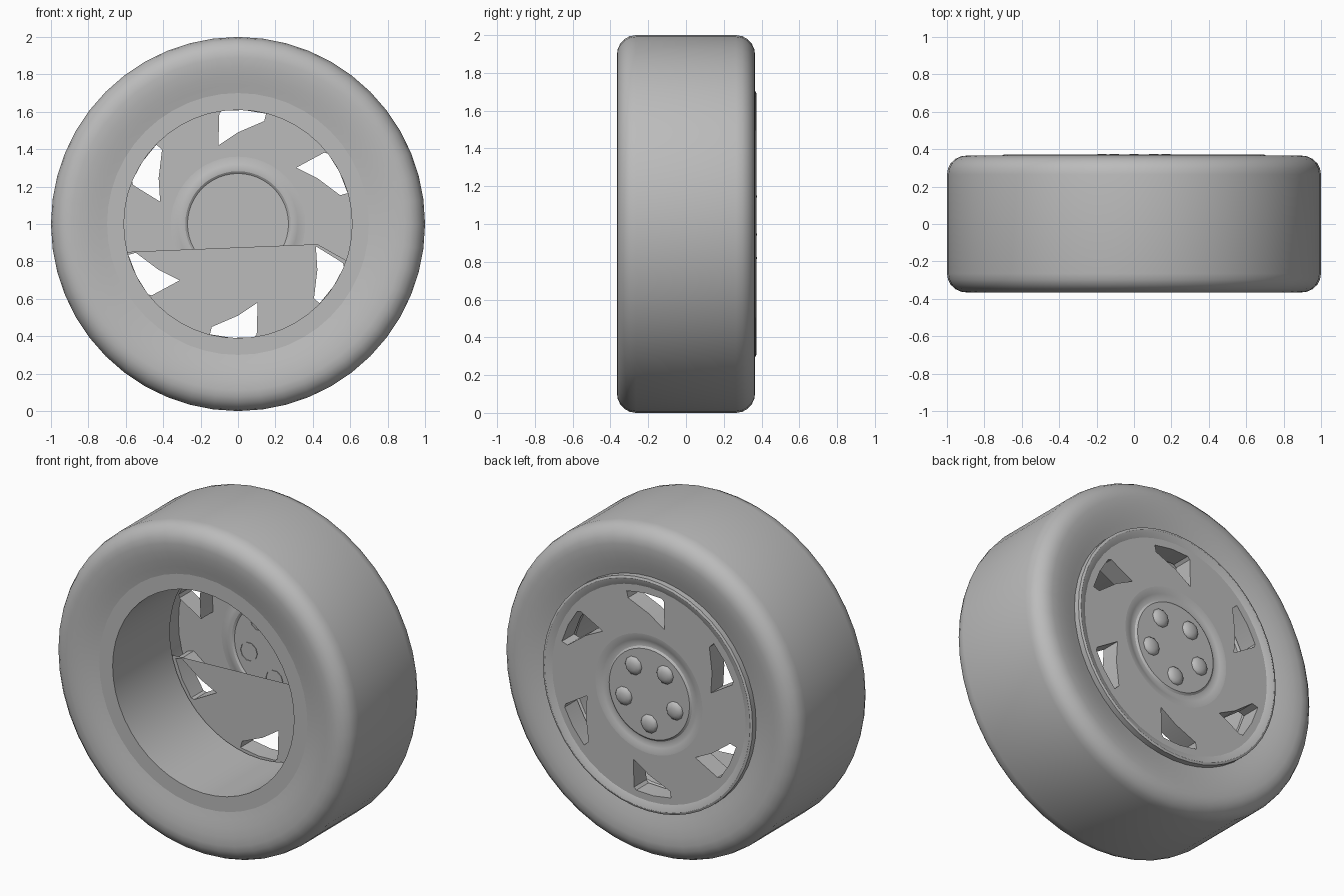
import bpy, bmesh
from math import sin, cos, pi, radians, atan2
from mathutils import Vector, Matrix

cube = bpy.data.objects.get("Cube")
if cube:
    bpy.data.objects.remove(cube)

grey = bpy.data.materials.new("plain_grey")
grey.use_nodes = True
grey.diffuse_color = (0.5, 0.5, 0.5, 1)
grey.node_tree.nodes["Principled BSDF"].inputs["Base Color"].default_value = (0.5, 0.5, 0.5, 1)

SEGMENTS = 48
FACE_Y = 0.356      # outer face of the wheel disc
HUB_Y = 0.352       # flat hub face
BACK_Y = 0.238      # inner end of the window walls
FLANGE_Y = -0.333   # flat ring around the open side
CENTRE = Vector((0, 0, 1))


def finish(name, bm, angle=30):
    """Turn a bmesh built around the axle into a shaded object."""
    mesh = bpy.data.meshes.new(name)
    bmesh.ops.translate(bm, verts=bm.verts[:], vec=CENTRE)
    bmesh.ops.recalc_face_normals(bm, faces=bm.faces[:])
    bm.to_mesh(mesh)
    bm.free()
    mesh.materials.append(grey)
    obj = bpy.data.objects.new(name, mesh)
    bpy.context.collection.objects.link(obj)
    bpy.ops.object.select_all(action='DESELECT')
    obj.select_set(True)
    bpy.context.view_layer.objects.active = obj
    bpy.ops.object.shade_smooth_by_angle(angle=radians(angle))


def lathe(profile, segments=SEGMENTS, offset=(0, 0, 0)):
    """Spin (radius, y) points around the y axis."""
    bm = bmesh.new()
    verts = [bm.verts.new((r, y, 0)) for r, y in profile]
    edges = [bm.edges.new(pair) for pair in zip(verts, verts[1:])]
    bmesh.ops.spin(bm, geom=verts + edges, cent=(0, 0, 0), axis=(0, 1, 0),
                   angle=2 * pi, steps=segments, use_merge=False)
    bmesh.ops.remove_doubles(bm, verts=bm.verts[:], dist=0.0005)
    bmesh.ops.translate(bm, verts=bm.verts[:], vec=offset)
    return bm


def loop(bm, points, y):
    verts = [bm.verts.new((x, y, z)) for x, z in points]
    return [bm.edges.new((v, verts[i - 1])) for i, v in enumerate(verts)]


def arc(radius, start, end, steps):
    return [(radius * cos(start + (end - start) * i / steps),
             radius * sin(start + (end - start) * i / steps)) for i in range(steps + 1)]


def circle(radius):
    return arc(radius, 0, 2 * pi, SEGMENTS)[:-1]


def fill(bm, edges):
    bmesh.ops.triangle_fill(bm, edges=edges, use_beauty=True, use_dissolve=False,
                            normal=(0, 1, 0))


# Six swept windows, each one turned from the top one
window = [(-0.105, 0.42), (-0.1, 0.59), (-0.085, 0.605), (0.03, 0.609),
          (0.15, 0.59), (0.14, 0.55), (0, 0.49)]
windows = []
for k in range(6):
    turn = Matrix.Rotation(-k * pi / 3, 2)
    windows.append([tuple(turn @ Vector(p)) for p in window])

# Tyre: gently dished sidewalls on both sides of a plain tread
shoulder = [(0.745, 0.343), (0.79, 0.354), (0.84, 0.362), (0.89, 0.366), (0.925, 0.362),
            (0.955, 0.348), (0.98, 0.325), (0.994, 0.298), (1.0, 0.265)]
front = [(r, -y) for r, y in shoulder]
finish("tyre", lathe([(0.7, FLANGE_Y)] + front + shoulder[::-1] + [(0.705, 0.333)]))

# Rim: flat front flange, open barrel and raised outer lip
finish("rim", lathe([(0.7, FLANGE_Y), (0.61, FLANGE_Y), (0.61, 0.215), (0.635, BACK_Y),
                     (0.65, FACE_Y), (0.675, 0.368), (0.692, 0.372), (0.705, 0.367),
                     (0.705, 0.333)]))

# Wheel disc: pierced face with window walls running inward
bm = bmesh.new()
outline = loop(bm, circle(0.65), FACE_Y) + loop(bm, circle(0.36), FACE_Y)
holes = [e for w in windows for e in loop(bm, w, FACE_Y)]
fill(bm, outline + holes)
walls = bmesh.ops.extrude_edge_only(bm, edges=holes)["geom"]
bmesh.ops.translate(bm, verts=[g for g in walls if isinstance(g, bmesh.types.BMVert)],
                    vec=(0, BACK_Y - FACE_Y, 0))
finish("wheel_disc", bm)

# Hub ringed by a shallow groove that blends into the disc
finish("hub", lathe([(0, HUB_Y), (0.27, HUB_Y), (0.282, 0.343), (0.3, 0.341),
                     (0.32, 0.347), (0.34, 0.354), (0.36, FACE_Y)]), 25)

# Inner plate covering the lower part of the disc
bm = bmesh.new()
left, right = (-0.61, -0.15), (0.615, -0.215)
start, end = (atan2(z, x) for x, z in (left, right))
plate = [left] + arc(0.635, start + 0.02, end - 0.02, 24) + [right, (0.425, -0.108)]
edges = loop(bm, plate, BACK_Y)
for w in windows[2:5]:
    edges += loop(bm, w, BACK_Y)
fill(bm, edges)
finish("inner_plate", bm)

# Five low domed wheel nuts
dome = [(0.056, HUB_Y - 0.004), (0.056, HUB_Y + 0.002), (0.045, HUB_Y + 0.014),
        (0.025, HUB_Y + 0.021), (0, HUB_Y + 0.023)]
for k in range(5):
    a = radians(-90 + 72 * k)
    finish(f"wheel_nut_{k + 1}", lathe(dome, 10, (0.18 * cos(a), 0, 0.18 * sin(a))), 50)
